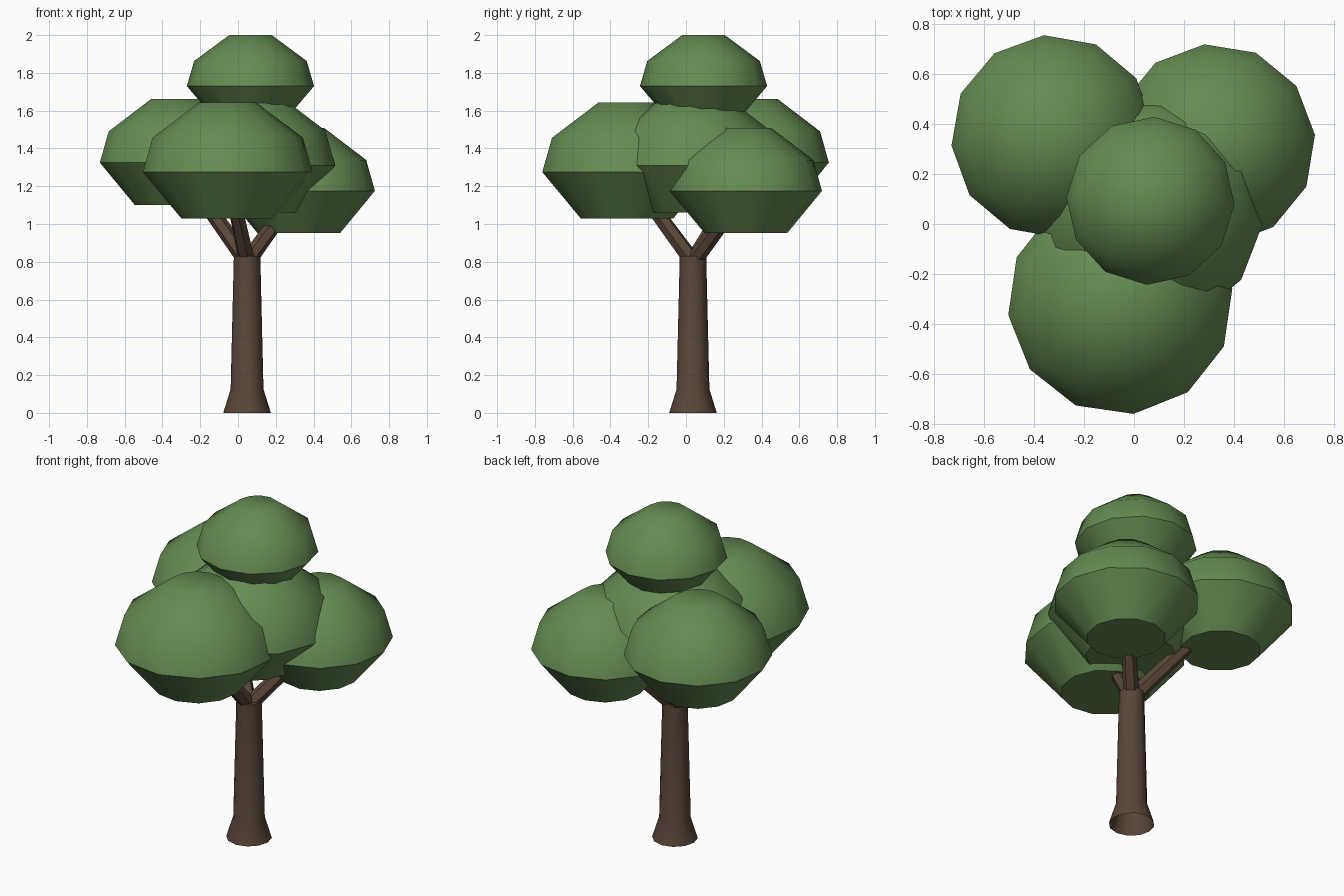
import bpy
import bmesh
from math import cos, sin, pi, radians
from mathutils import Vector

cube = bpy.data.objects.get("Cube")
if cube:
    bpy.data.objects.remove(cube, do_unlink=True)


def make_material(name, rgb):
    mat = bpy.data.materials.new(name)
    mat.use_nodes = True
    mat.diffuse_color = (*rgb, 1)
    mat.node_tree.nodes["Principled BSDF"].inputs["Base Color"].default_value = (*rgb, 1)
    return mat


leaf_green = make_material("leaf_green", (0.13, 0.26, 0.085))
bark_brown = make_material("bark_brown", (0.10, 0.06, 0.04))


def lathe(name, profile, sides, material, turn=0.0, cap_bottom=True):
    """Stack rings of (radius, height) around z and skin them."""
    bm = bmesh.new()
    rings = []
    for radius, z in profile:
        angles = [turn + 2 * pi * i / sides for i in range(sides)]
        rings.append([bm.verts.new((radius * cos(a), radius * sin(a), z)) for a in angles])
    for low, high in zip(rings, rings[1:]):
        for i in range(sides):
            j = (i + 1) % sides
            bm.faces.new((low[i], low[j], high[j], high[i]))
    bm.faces.new(rings[-1])
    if cap_bottom:
        bm.faces.new(rings[0][::-1])
    mesh = bpy.data.meshes.new(name)
    bm.to_mesh(mesh)
    bm.free()
    mesh.materials.append(material)
    obj = bpy.data.objects.new(name, mesh)
    bpy.context.collection.objects.link(obj)
    bpy.ops.object.select_all(action="DESELECT")
    obj.select_set(True)
    bpy.context.view_layer.objects.active = obj
    bpy.ops.object.shade_smooth_by_angle(angle=radians(45))
    return obj


# Trunk: flared foot, open underneath
trunk = lathe("trunk", [(0.126, 0), (0.087, 0.125), (0.07, 0.83)], 12, bark_brown,
              cap_bottom=False)
trunk.location = (0.048, 0.037, 0)

# Leaf clumps: one dome profile, scaled (radius, height from the rim as share of total)
DOME = [(0.545, -0.4), (1, 0), (0.885, 0.295), (0.335, 0.6)]


def leaf_clump(name, center, radius, height, turn):
    profile = [(r * radius, z * height) for r, z in DOME]
    clump = lathe(name, profile, 12, leaf_green, radians(turn))
    clump.location = center
    return Vector(center)


leaf_clump("top_leaves", (0.066, 0.093, 1.73), 0.337, 0.45, -2.5)
leaf_clump("middle_leaves", (0.06, 0.045, 1.31), 0.457, 0.625, -6)
outer_centers = {
    "back_right": leaf_clump("back_right_leaves", (-0.325, 0.35, 1.325), 0.408, 0.56, 5),
    "back_left": leaf_clump("back_left_leaves", (0.322, 0.317, 1.175), 0.405, 0.555, 5.7),
    "front": leaf_clump("front_leaves", (-0.055, -0.312, 1.275), 0.452, 0.615, 6.7),
}

# Branches: from the trunk top into each outer clump
fork = Vector((0.048, 0.037, 0.8))
for side, target in outer_centers.items():
    reach = target - fork
    branch = lathe(side + "_branch", [(0.045, 0), (0.036, reach.length)], 6, bark_brown)
    branch.location = fork
    branch.rotation_euler = reach.to_track_quat("Z", "Y").to_euler()
